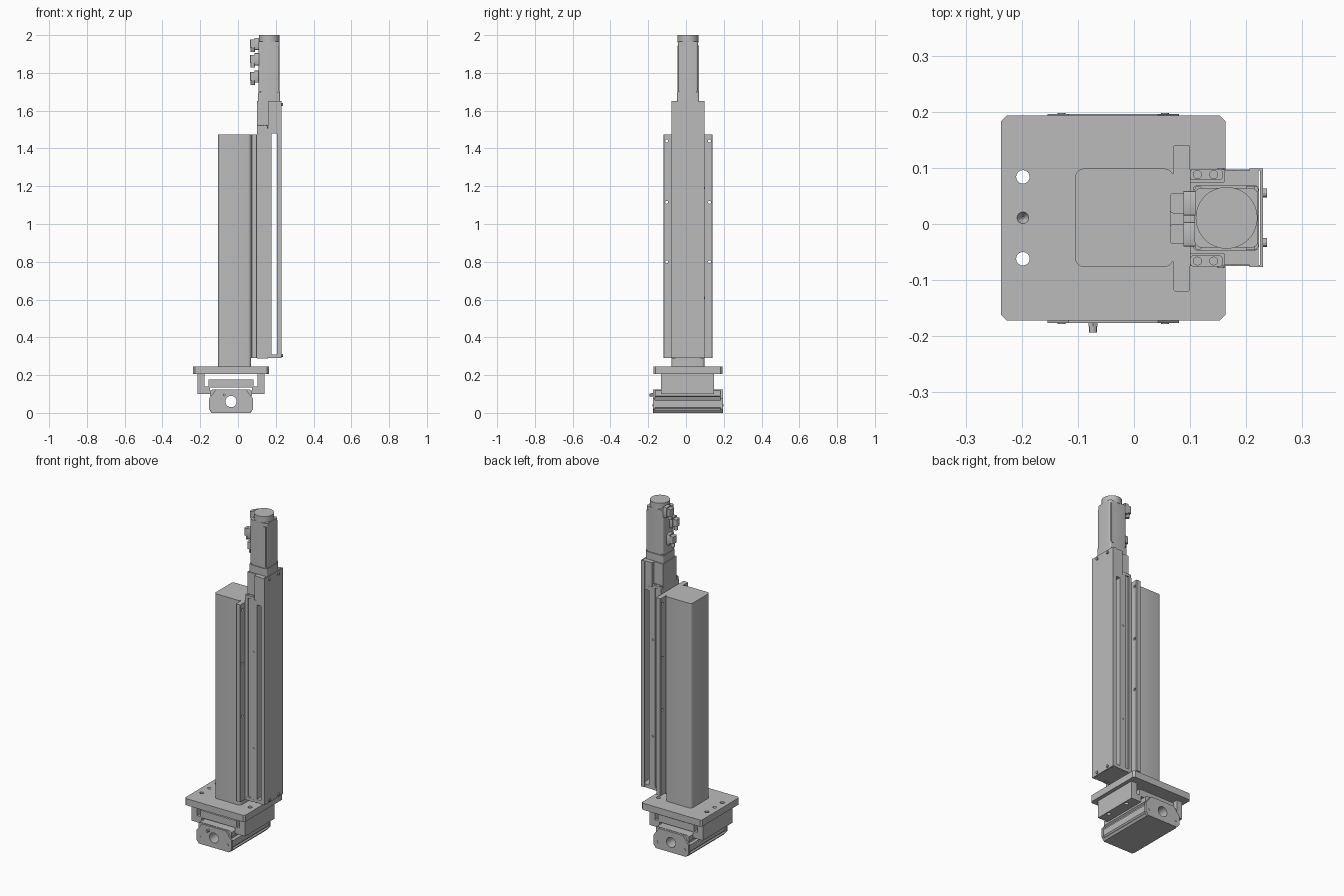
import bpy, bmesh, math
from mathutils import Vector, Matrix

old = bpy.data.objects.get("Cube")
if old:
    bpy.data.objects.remove(old)

grey = bpy.data.materials.new("machined grey")
grey.use_nodes = True
GREY = (0.5, 0.5, 0.5, 1)
grey.diffuse_color = GREY
grey.node_tree.nodes["Principled BSDF"].inputs["Base Color"].default_value = GREY

CY = 0.011          # centre line of the machine in y
AXES = {"x": Matrix.Rotation(math.pi / 2, 4, "Y"),
        "y": Matrix.Rotation(-math.pi / 2, 4, "X"),
        "z": Matrix.Identity(4)}


def finish(name, bm, smooth=False):
    bmesh.ops.recalc_face_normals(bm, faces=bm.faces)
    mesh = bpy.data.meshes.new(name)
    bm.to_mesh(mesh)
    bm.free()
    mesh.materials.append(grey)
    ob = bpy.data.objects.new(name, mesh)
    bpy.context.collection.objects.link(ob)
    if smooth:
        shade(ob)
    return ob


def shade(ob):
    bpy.ops.object.select_all(action="DESELECT")
    ob.select_set(True)
    bpy.context.view_layer.objects.active = ob
    bpy.ops.object.shade_smooth_by_angle(angle=math.radians(30))


def box(name, x, y, z, radius=0, axis=2, segments=5):
    """Box from ranges; edges along the axis may be rounded."""
    bm = bmesh.new()
    bmesh.ops.create_cube(bm, size=1)
    for v in bm.verts:
        v.co = Vector([(r[0] + r[1]) / 2 + c * (r[1] - r[0]) for r, c in zip((x, y, z), v.co)])
    if radius:
        edges = [e for e in bm.edges
                 if abs((e.verts[0].co - e.verts[1].co).normalized()[axis]) > 0.9]
        bmesh.ops.bevel(bm, geom=edges, offset=radius, segments=segments,
                        profile=0.5, affect="EDGES")
    return finish(name, bm, radius > 0 and segments > 1)


def prism_y(name, outline, y):
    """Outline in x and z, extruded along y."""
    bm = bmesh.new()
    face = bm.faces.new([bm.verts.new((px, y[0], pz)) for px, pz in outline])
    new = bmesh.ops.extrude_face_region(bm, geom=[face])["geom"]
    bmesh.ops.translate(bm, vec=(0, y[1] - y[0], 0),
                        verts=[g for g in new if isinstance(g, bmesh.types.BMVert)])
    return finish(name, bm)


def rod(name, centre, radius, depth, axis="z", sides=24, tip=None):
    bm = bmesh.new()
    bmesh.ops.create_cone(bm, cap_ends=True, segments=sides, radius1=radius,
                          radius2=radius if tip is None else tip, depth=depth)
    bm.transform(Matrix.Translation(centre) @ AXES[axis])
    return finish(name, bm, sides > 8)


def cut(ob, cutters):
    for c in cutters:
        c.hide_render = True
        mod = ob.modifiers.new("cut", "BOOLEAN")
        mod.operation, mod.solver, mod.object = "DIFFERENCE", "EXACT", c
        bpy.context.view_layer.objects.active = ob
        bpy.ops.object.modifier_apply(modifier=mod.name)
        bpy.data.objects.remove(c)
    shade(ob)


# Rail body with side grooves, a bore, and end plates
MID = -0.037        # centre of the rail and plate in x
half = [(0.103, 0), (0.112, 0.012), (0.106, 0.02), (0.112, 0.028), (0.112, 0.066),
        (0.1, 0.073), (0.1, 0.083), (0.11, 0.09), (0.11, 0.118), (0.095, 0.125)]
outline = [(MID + px, pz) for px, pz in half] + [(MID - px, pz) for px, pz in reversed(half)]
rail = prism_y("rail_body", outline, (-0.165, 0.183))
cut(rail, [rod("bore", (MID, CY, 0.06), 0.03, 0.5, "y", 32)])
end = [(0.1, 0), (0.117, 0.02), (0.117, 0.075), (0.105, 0.09), (0.08, 0.123)]
outline = [(MID + px, pz) for px, pz in end] + [(MID - px, pz) for px, pz in reversed(end)]
for side, y in (("front", (-0.176, -0.165)), ("back", (0.183, 0.196))):
    plate = prism_y(side + "_end_plate", outline, y)
    cut(plate, [rod("bore", (MID, CY, 0.06), 0.03, 0.5, "y", 32)])
    for sx in (-1, 1):
        rod(side + "_end_screw", (MID + sx * 0.092, y[0] if side == "front" else y[1], 0.04),
            0.007, 0.004, "y", 12)

# Grease nipple
rod("nipple_base", (-0.073, -0.179, 0.095), 0.009, 0.008, "y", 6)
rod("nipple_tip", (-0.073, -0.187, 0.095), 0.007, 0.012, "y", 12)

# Sliding carriage: centre slab and two L-shaped legs
Y_CAR = (-0.133, 0.147)
box("carriage_slab", (MID - 0.12, MID + 0.12), Y_CAR, (0.135, 0.178))
for side, s in (("left", 1), ("right", -1)):
    leg = prism_y(side + "_carriage_leg",
                  [(MID + s * px, pz) for px, pz in
                   ((0.178, 0.205), (0.178, 0.1), (0.111, 0.1), (0.111, 0.14),
                    (0.141, 0.14), (0.141, 0.205))], Y_CAR)
    cut(leg, [rod("hole", (MID + s * 0.161, CY + t, 0.15), 0.012, 0.3) for t in (-0.073, 0.073)])

# Base plate with bolt holes and countersinks
base = box("base_plate", (-0.237, 0.163), (-0.172, 0.193), (0.205, 0.245), 0.01, 2, 1)
holes = []
for s in (-1, 1):
    x = MID + s * 0.161
    holes += [rod("hole", (x, CY + t, 0.2), 0.012, 0.3) for t in (-0.073, 0.073)]
    holes.append(rod("countersink", (x, CY, 0.241), 0.002, 0.02, sides=24, tip=0.014))
cut(base, holes)

# Column and its flange
box("column", (-0.105, 0.07), (-0.077, 0.099), (0.245, 1.475), 0.017)
flange = box("mounting_flange", (0.07, 0.1), (-0.12, 0.141), (0.29, 1.475), 0.003, 2, 1)
cut(flange, [rod("hole", (0.08, CY + s * 0.113, z), 0.008, 0.1, "x", 16)
             for s in (-1, 1) for z in (0.8, 1.115, 1.44)])
box("flange_backing", (0.06, 0.07), (-0.068, 0.09), (0.29, 1.475))

# Actuator beam with long side grooves
Y_BEAM = (CY - 0.086, CY + 0.086)
beam = box("actuator_beam", (0.1, 0.178), Y_BEAM, (0.305, 1.505))
cut(beam, [box("groove", (0.118, 0.138), (CY + s * 0.086 - 0.006, CY + s * 0.086 + 0.006),
               (0.2, 1.6)) for s in (-1, 1)])
for s in (-1, 1):
    for z in (0.61, 1.19):
        rod("beam_screw", (0.155, CY + s * 0.086, z), 0.006, 0.006, "y", 12)
    # Ears and cap screws at both ends
    for label, z in (("top", 1.513), ("bottom", 0.297)):
        box(label + "_ear", (0.1, 0.158), (CY + s * 0.077 - 0.01, CY + s * 0.077 + 0.01),
            (z - 0.008, z + 0.008), 0.006)
        for x in (0.113, 0.142):
            rod(label + "_cap_screw", (x, CY + s * 0.077, z + (0.004 if z > 1 else -0.002)),
                0.008, 0.014, sides=12)

# End blocks
box("bottom_block", (0.1, 0.222), Y_BEAM, (0.29, 0.31))
box("top_block_narrow", (0.1, 0.165), (CY - 0.064, CY + 0.064), (1.5, 1.65))
box("top_block_wide", (0.16, 0.222), (CY - 0.084, CY + 0.084), (1.478, 1.65))

# Folded sheet cover
box("cover_sheet", (0.225, 0.23), (CY - 0.088, CY + 0.088), (0.29, 1.65))
for s in (-1, 1):
    ys = sorted((CY + s * 0.088, CY + s * 0.084))
    box("cover_lip", (0.206, 0.23), ys, (0.29, 1.65))
    for z in (0.305, 1.632):
        rod("cover_screw", (0.233, CY + s * 0.044, z), 0.008, 0.008, "x", 12)

# Motor
box("motor_flange", (0.105, 0.223), (CY - 0.058, CY + 0.058), (1.65, 1.695), 0.008)
box("motor_body", (0.108, 0.221), (CY - 0.053, CY + 0.053), (1.695, 1.965), 0.012)
rod("motor_cap", (0.165, CY, 1.98), 0.055, 0.04, sides=48)
for s in (-1, 1):
    box("motor_side_rib", (0.2, 0.216), (CY + s * 0.053 - 0.004, CY + s * 0.053 + 0.004),
        (1.7, 1.945))
    for t in (-1, 1):
        rod("motor_screw", (0.165 + t * 0.05, CY + s * 0.05, 1.698), 0.007, 0.008, sides=12)

# Cable connectors on the motor side
for name, y, z in (("upper", 0.037, 1.95), ("middle", -0.018, 1.868), ("lower", 0.011, 1.776)):
    box(name + "_connector_base", (0.088, 0.11), (y - 0.022, y + 0.022), (z - 0.028, z + 0.036),
        0.004, 0, 2)
    box(name + "_connector_head", (0.064, 0.098), (y - 0.018, y + 0.018), (z - 0.015, z + 0.028),
        0.006, 2, 3)
    rod(name + "_connector_gland", (0.079, y, z - 0.026), 0.012, 0.026, sides=12)
